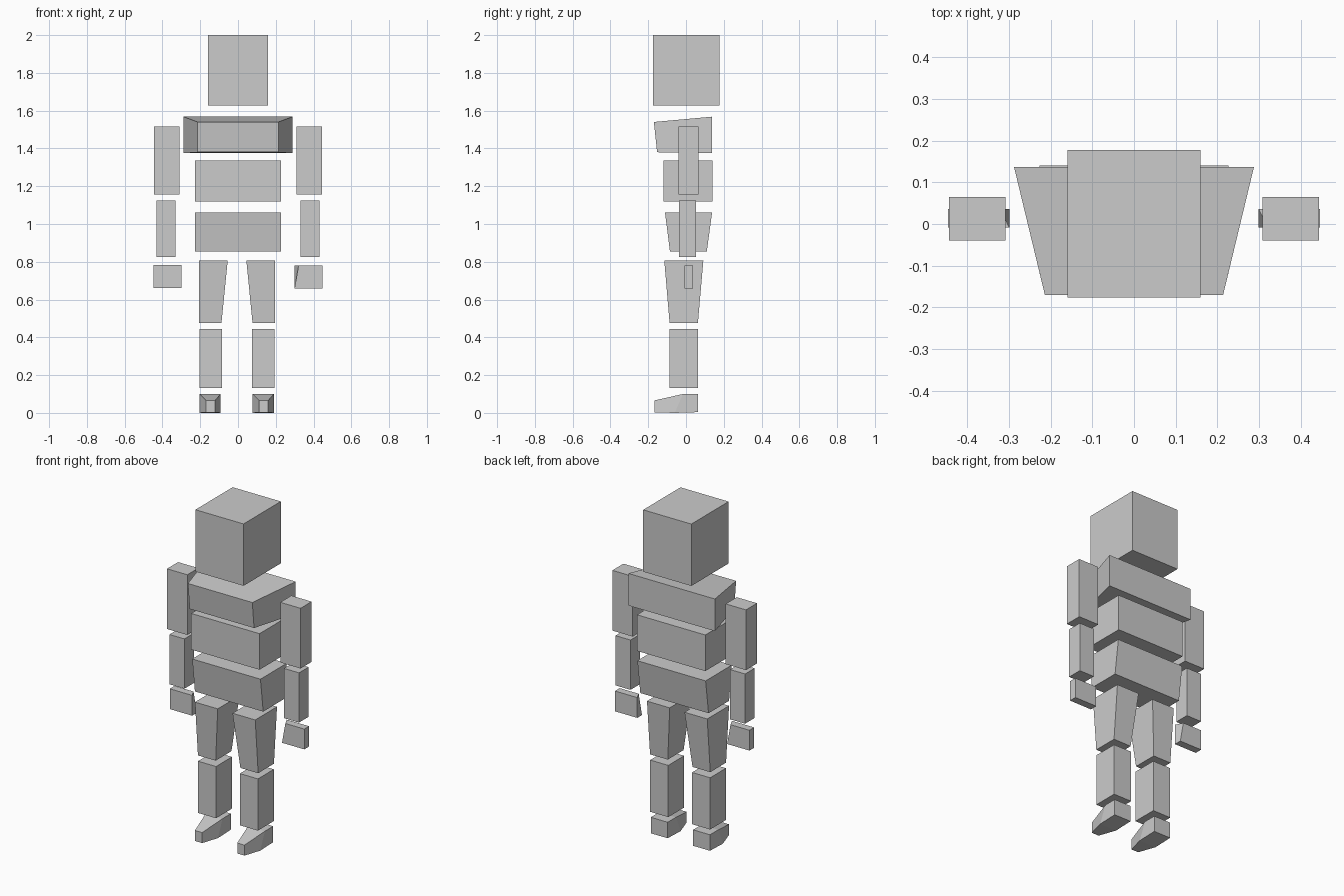
import bpy, bmesh

if "Cube" in bpy.data.objects:
    bpy.data.objects.remove(bpy.data.objects["Cube"])


def loft(name, rings):
    """Skin a stack of four-point rings into a closed solid."""
    bm = bmesh.new()
    loops = [[bm.verts.new(p) for p in ring] for ring in rings]
    for a, b in zip(loops, loops[1:]):
        for i in range(4):
            j = (i + 1) % 4
            bm.faces.new((a[i], a[j], b[j], b[i]))
    bm.faces.new(loops[0])
    bm.faces.new(loops[-1])
    bmesh.ops.recalc_face_normals(bm, faces=bm.faces)
    mesh = bpy.data.meshes.new(name)
    bm.to_mesh(mesh)
    bm.free()
    obj = bpy.data.objects.new(name, mesh)
    bpy.context.collection.objects.link(obj)
    return obj


def flat(x0, x1, y0, y1, z):
    """Horizontal rectangle."""
    return [(x0, y0, z), (x1, y0, z), (x1, y1, z), (x0, y1, z)]


def upright(cx, half, z0, z1, y_low, y_high):
    """Front-facing rectangle that may lean in y."""
    return [(cx - half, y_low, z0), (cx + half, y_low, z0),
            (cx + half, y_high, z1), (cx - half, y_high, z1)]


def box(name, x0, x1, y0, y1, z0, z1):
    return loft(name, [flat(x0, x1, y0, y1, z0), flat(x0, x1, y0, y1, z1)])


# Head and torso
box("head", -0.16, 0.16, -0.176, 0.178, 1.628, 2.0)
loft("chest", [upright(0, 0.214, 1.38, 1.54, -0.153, -0.17),
               upright(0, 0.288, 1.375, 1.568, 0.137, 0.137)])
box("ribcage", -0.227, 0.227, -0.12, 0.141, 1.12, 1.337)
loft("pelvis", [flat(-0.227, 0.227, -0.085, 0.11, 0.855),
                flat(-0.227, 0.227, -0.111, 0.138, 1.06)])

# Arms and hands
for side, s in (("left", 1), ("right", -1)):
    box(side + "_upper_arm", s * 0.309, s * 0.444, -0.04, 0.065, 1.155, 1.517)
    box(side + "_forearm", s * 0.331, s * 0.431, -0.036, 0.054, 0.825, 1.124)
    # Hand: one upper inner corner is cut back, turned half round per side
    mid = 0.0135
    z0 = 0.658 if s > 0 else 0.661
    low = flat(s * 0.299, s * 0.447, mid - s * 0.0225, mid + s * 0.0225, z0)
    top = [(x, y, z + 0.122) for x, y, z in low]
    top[0] = (s * 0.321, top[0][1], top[0][2])
    loft(side + "_hand", [low, top])

# Legs and feet
for side, s, cx in (("left", 1, 0.134), ("right", -1, -0.1445)):
    loft(side + "_thigh", [
        flat(cx - s * 0.057, cx + s * 0.061, -0.087, 0.063, 0.477),
        flat(cx - s * 0.09, cx + s * 0.061, -0.115, 0.092, 0.808)])
    box(side + "_shin", cx - 0.06, cx + 0.06, -0.088, 0.063, 0.132, 0.443)
    fx = cx if s > 0 else cx - 0.003
    loft(side + "_foot", [
        upright(fx, 0.056, 0.004, 0.1, 0.063, 0.063),
        upright(fx, 0.056, 0.0, 0.1, -0.06, -0.016),
        upright(fx + 0.002, 0.024, 0.003, 0.066, -0.167, -0.167)])
